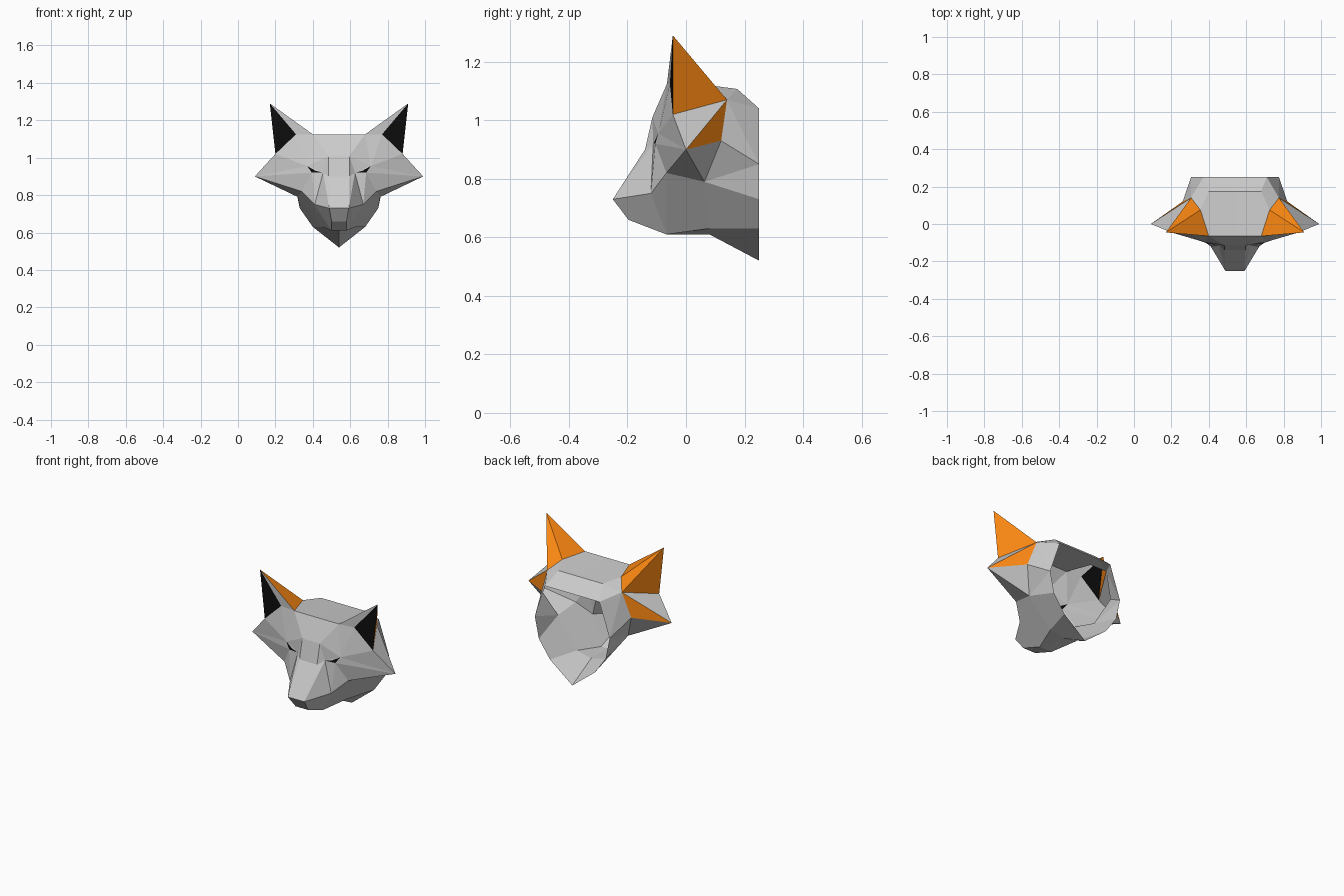
import bpy, bmesh
from mathutils import Vector

if "Cube" in bpy.data.objects:
    bpy.data.objects.remove(bpy.data.objects["Cube"])

CX = 0.54                                  # mirror plane of the head
CORE = Vector((0, 0.04, 0.86))             # middle of the hollow head


def material(name, rgb):
    m = bpy.data.materials.new(name)
    m.diffuse_color = (*rgb, 1)
    m.use_nodes = True
    m.node_tree.nodes["Principled BSDF"].inputs["Base Color"].default_value = m.diffuse_color
    return m


ORANGE = material("orange_fur", (0.95, 0.24, 0.006))
BLACK = material("black", (0.004, 0.004, 0.004))

# Half-head landmarks (distance from the mirror plane, y, z)
ear_tip, ear_in, ear_mid = (.37, -.045, 1.29), (.14, -.065, 1.125), (.185, .075, 1.12)
ear_back, ear_out, ear_front = (.235, .14, 1.07), (.34, -.045, 1.02), (.23, -.055, 1.125)
brow, bridge, nose = (.055, -.115, 1.01), (.055, -.14, .90), (.052, -.25, .73)
eye_in, eye_out, eye_low = (.085, -.112, .92), (.17, -.095, .955), (.145, -.105, .92)
eye_mid = (.125, -.106, .93)
cheek, jowl, muzzle = (.45, 0, .90), (.20, -.067, .82), (.13, -.12, .75)
under, temple = (.22, .063, .79), (.28, .12, .93)
crown, rim_top, rim_side = (.14, .175, 1.107), (.17, .25, 1.04), (.235, .25, .85)
rim_jaw, rim_low, rim_tip = (.21, .25, .73), (.14, .25, .63), (0, .25, .52)
chin, jaw, throat = (.04, -.197, .66), (.04, -.067, .61), (.09, .08, .63)


def mid(p):
    return (0, p[1], p[2])


def strip(a, b):
    """Faces bridging two rows of points."""
    return [(a[i], a[i + 1], b[i + 1], b[i]) for i in range(len(a) - 1)]


def fan(c, pts):
    """Triangles from one point to a path."""
    return [(c, p, q) for p, q in zip(pts, pts[1:])]


def part(name, faces, mat=None):
    """Mirrored sheet of flat facets, all facing away from the core."""
    bm = bmesh.new()
    for s in (1, -1):
        for f in faces:
            pts = list(dict.fromkeys(f))
            if len(pts) < 3:
                continue
            pts = [Vector((s * p[0], p[1], p[2])) for p in pts]
            n = (pts[1] - pts[0]).cross(pts[2] - pts[0])
            if n.dot(sum(pts, Vector()) / len(pts) - CORE) < 0:
                pts.reverse()
            bm.faces.new([bm.verts.new(p) for p in pts])
    bmesh.ops.remove_doubles(bm, verts=bm.verts, dist=1e-4)
    me = bpy.data.meshes.new(name)
    bm.to_mesh(me)
    bm.free()
    ob = bpy.data.objects.new(name, me)
    ob.location.x = CX
    if mat:
        me.materials.append(mat)
    bpy.context.collection.objects.link(ob)


# Forehead and top of the snout
row = [ear_in, brow, bridge, nose]
part("forehead", strip([mid(p) for p in row], row))

# Face between forehead, ear and cheek, around the eye
part("face", fan(eye_out, [eye_mid, eye_in, brow, ear_in, ear_front, ear_out, cheek, eye_low])
     + fan(eye_in, [brow, bridge, nose, muzzle])
     + fan(eye_low, [cheek, jowl, muzzle, eye_in])
     )

# Eyes
part("eye", [(eye_mid, eye_in, eye_low), (eye_mid, eye_low, eye_out)], BLACK)

# Muzzle underside, jaw and throat
upper = [nose, muzzle, jowl, under, rim_jaw]
lower = [chin, jaw, jaw, throat, rim_low]
part("jaw", strip(upper, lower)
     + strip(lower, [mid(chin), mid(jaw), mid(jaw), (0, .08, .61), rim_tip])
     + [(mid(nose), nose, chin, mid(chin))])

# Top of the skull, sloping down to the open neck
part("skull_top", [(mid(ear_in), ear_in, ear_mid, crown, mid(crown)),
                   (mid(crown), crown, rim_top, mid(rim_top))])

# Sides of the head to the open neck
part("skull_side", fan(ear_back, [ear_mid, crown, rim_top, rim_side, temple])
     + fan(under, [jowl, cheek, temple, rim_side, rim_jaw])
     + [(jowl, cheek, under), (ear_out, ear_back, cheek)][1:])

# Ears: orange backs and cheek patch, grey front flap, black lining
part("ear_back", fan(ear_tip, [ear_in, ear_mid, ear_back, ear_out]), ORANGE)
part("cheek_patch", [(ear_back, temple, cheek)], ORANGE)
part("ear_flap", [(ear_tip, ear_in, ear_front)])
part("ear_lining", [(ear_tip, ear_front, ear_out)], BLACK)
